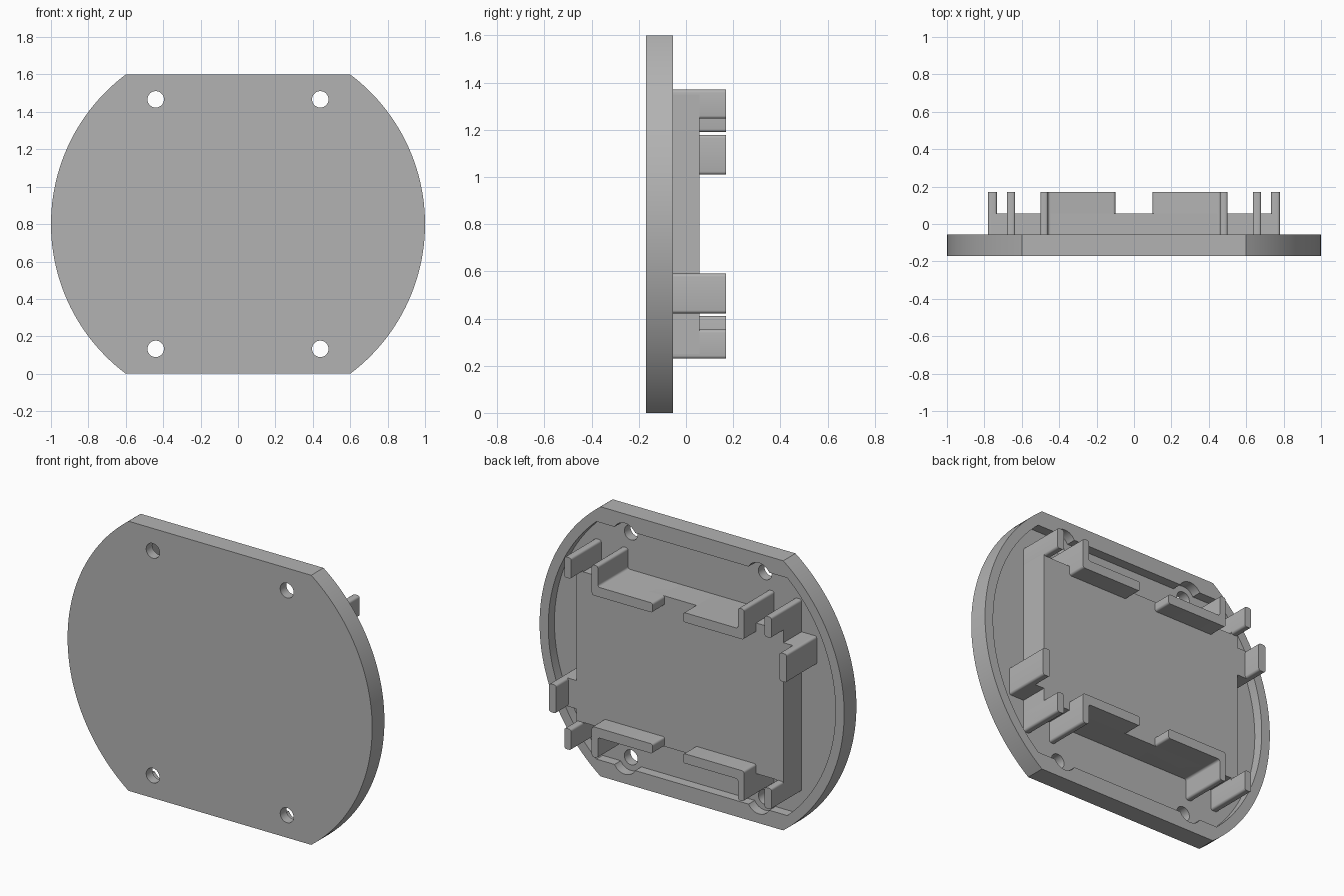
import bpy, bmesh, math

if "Cube" in bpy.data.objects:
    bpy.data.objects.remove(bpy.data.objects["Cube"], do_unlink=True)

grey = bpy.data.materials.new("plain_grey")
grey.use_nodes = True
grey.diffuse_color = (0.45, 0.45, 0.45, 1)
grey.node_tree.nodes["Principled BSDF"].inputs["Base Color"].default_value = grey.diffuse_color

MID = 0.8                                # height of the plate's centre
FRONT, FLOOR, RIM, DECK, TIP = -0.17, -0.113, -0.055, 0.057, 0.17


def prism(name, outline, y0, y1, rounding=0):
    """Extrude an (x, height from centre) outline along y, rounding its corners."""
    bm = bmesh.new()
    face = bm.faces.new([bm.verts.new((x, y0, MID + z)) for x, z in outline])
    ext = bmesh.ops.extrude_face_region(bm, geom=[face])
    for v in ext["geom"]:
        if isinstance(v, bmesh.types.BMVert):
            v.co.y = y1
    if rounding:
        corners = [e for e in bm.edges if abs(e.verts[0].co.y - e.verts[1].co.y) > 1e-4]
        bmesh.ops.bevel(bm, geom=corners, offset=rounding, segments=4,
                        profile=0.5, affect='EDGES')
    bmesh.ops.recalc_face_normals(bm, faces=bm.faces)
    mesh = bpy.data.meshes.new(name)
    bm.to_mesh(mesh)
    bm.free()
    mesh.materials.append(grey)
    obj = bpy.data.objects.new(name, mesh)
    bpy.context.collection.objects.link(obj)
    return obj


def activate(obj):
    bpy.ops.object.select_all(action='DESELECT')
    obj.select_set(True)
    bpy.context.view_layer.objects.active = obj


def smooth(obj):
    activate(obj)
    bpy.ops.object.shade_smooth_by_angle(angle=math.radians(30))


def cut(target, cutter):
    mod = target.modifiers.new("cut", 'BOOLEAN')
    mod.operation, mod.solver, mod.object = 'DIFFERENCE', 'EXACT', cutter
    activate(target)
    bpy.ops.object.modifier_apply(modifier=mod.name)
    bpy.data.objects.remove(cutter, do_unlink=True)


def truncated_disc(radius, half_height, steps=48):
    """Disc with flat top and bottom."""
    limit = math.asin(half_height / radius)
    right = [(radius * math.cos(a), radius * math.sin(a))
             for a in (limit * (2 * i / steps - 1) for i in range(steps + 1))]
    return right + [(-x, -z) for x, z in right]


def circle(cx, cz, radius, steps=32):
    return [(cx + radius * math.cos(math.tau * i / steps),
             cz + radius * math.sin(math.tau * i / steps)) for i in range(steps)]


def box(x0, x1, z0, z1):
    return [(x0, z0), (x1, z0), (x1, z1), (x0, z1)]


def flip(outline, sx, sz):
    return [(x * sx, z * sz) for x, z in outline]


QUADRANTS = [(sx, sz) for sx in (1, -1) for sz in (1, -1)]

# Base plate with recessed back, rim reliefs and screw holes
plate = prism("base_plate", truncated_disc(1, MID), FRONT, RIM)
cut(plate, prism("recess_cutter", truncated_disc(0.943, 0.705), FLOOR, 0.1))
for sx, sz in QUADRANTS:
    hole = (0.44 * sx, 0.667 * sz)
    cut(plate, prism("relief_cutter", circle(*hole, 0.078), FLOOR, 0.1))
    cut(plate, prism("hole_cutter", circle(*hole, 0.044), -0.3, 0.1))
smooth(plate)

# Raised deck with a foot under each corner post
half = [(0.68, -0.55), (0.68, 0.55), (0.635, 0.55), (0.635, 0.447)]
deck = half + flip(half[::-1], -1, 1) + [(-0.635, -0.55), (-0.635, -0.447),
                                         (0.635, -0.447), (0.635, -0.55)]
prism("deck", deck, FLOOR - 0.01, DECK)

# Corner posts and L-shaped retaining clips
clip = [(0.1, 0.39), (0.5, 0.39), (0.5, 0.57), (0.46, 0.57), (0.46, 0.447), (0.1, 0.447)]
for sx, sz in QUADRANTS:
    side = ("left" if sx > 0 else "right") + ("_upper" if sz > 0 else "_lower")
    smooth(prism("corner_post_" + side, flip(box(0.635, 0.68, 0.447, 0.57), sx, sz),
                 FLOOR - 0.01, TIP, 0.013))
    smooth(prism("retaining_clip_" + side, flip(clip, sx, sz), FLOOR - 0.01, TIP, 0.013))

# Side tabs, placed diagonally opposite each other
for s, side in ((1, "left"), (-1, "right")):
    prism("tab_foot_" + side, flip(box(0.66, 0.765, -0.378, -0.21), s, s), FLOOR - 0.01, DECK)
    smooth(prism("tab_upright_" + side, flip(box(0.733, 0.78, -0.378, -0.21), s, s),
                 FLOOR - 0.01, TIP, 0.013))
